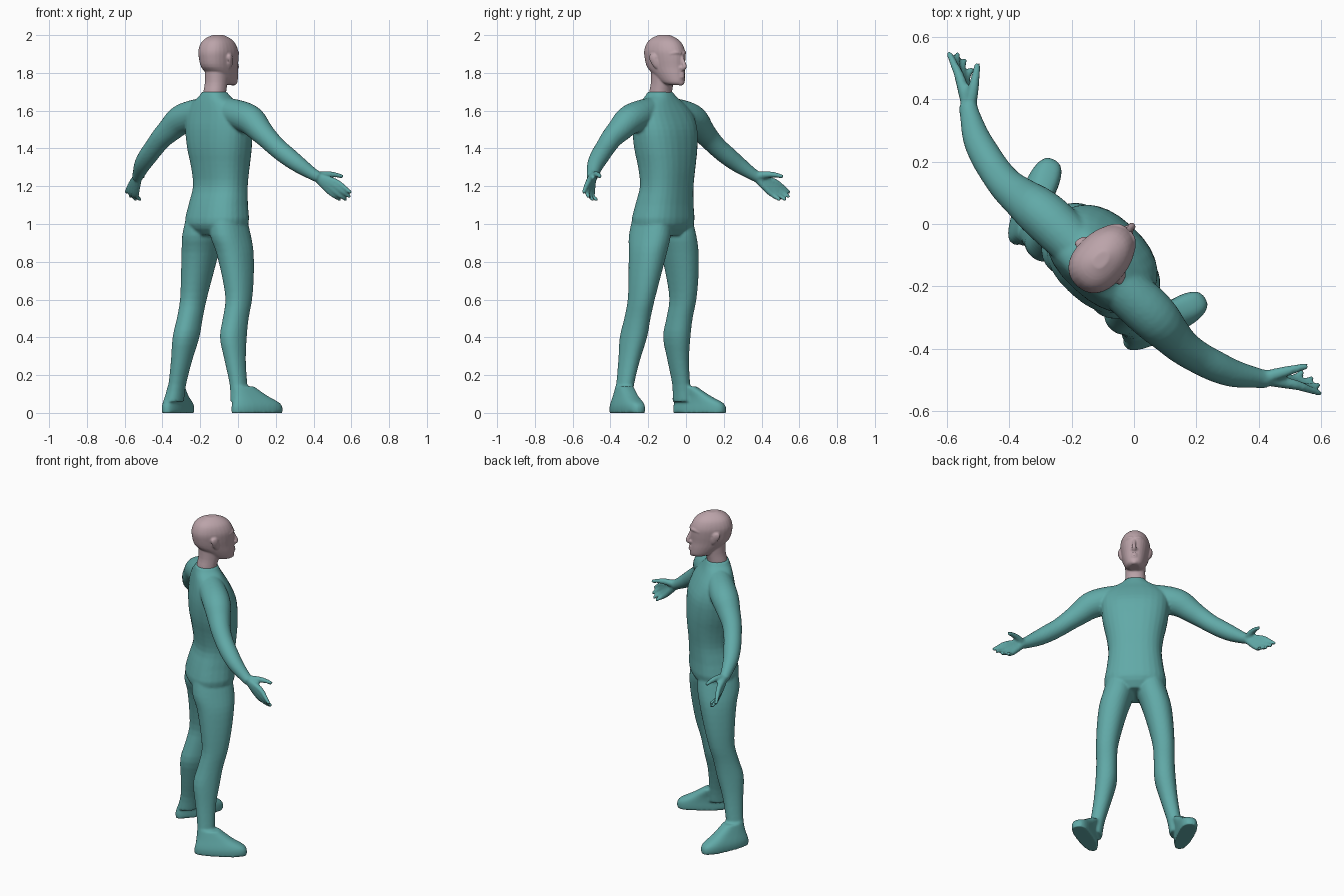
import bpy, bmesh, math
from mathutils import Vector

# Figure is built facing +Y, then turned to its diagonal stance
TURN = math.radians(-42.5)


def material(name, rgb):
    m = bpy.data.materials.new(name)
    m.diffuse_color = (*rgb, 1)
    return m


def smooth_rows(rows, n=3):
    """Catmull-Rom interpolation between tuples of numbers."""
    out = []
    for i in range(len(rows) - 1):
        p0, p1, p2 = rows[max(i - 1, 0)], rows[i], rows[i + 1]
        p3 = rows[min(i + 2, len(rows) - 1)]
        for k in range(n):
            t = k / n
            out.append(tuple(
                0.5 * (2 * b + (c - a) * t + (2 * a - 5 * b + 4 * c - d) * t * t
                       + (3 * b - a - 3 * c + d) * t ** 3)
                for a, b, c, d in zip(p0, p1, p2, p3)))
    return out + [rows[-1]]


def skin(bm, rings):
    """Closed surface through a list of rings of points."""
    vs = [[bm.verts.new(p) for p in r] for r in rings]
    n = len(vs[0])
    for a, b in zip(vs, vs[1:]):
        for i in range(n):
            j = (i + 1) % n
            bm.faces.new((a[i], a[j], b[j], b[i]))
    bm.faces.new(vs[0][::-1])
    bm.faces.new(vs[-1])


def loft(bm, rows, side=1, power=2.2, taper=0.0, rot=0.0, n=28):
    """Horizontal rings; row = (z, x, y, half width, half depth)."""
    rings = []
    for z, x, y, a, b in smooth_rows(rows):
        ring = []
        for i in range(n):
            t = 2 * math.pi * i / n
            c, s = math.cos(t), math.sin(t)
            px = math.copysign(abs(c) ** (2 / power), c) * a * (1 + taper * s)
            py = math.copysign(abs(s) ** (2 / power), s) * b
            qx = px * math.cos(rot) + py * math.sin(rot)
            qy = py * math.cos(rot) - px * math.sin(rot)
            ring.append((side * (x + qx), y + qy, z))
        rings.append(ring)
    skin(bm, rings)


def tube(bm, rows, side=1, n=16):
    """Round tube; row = (x, y, z, radius)."""
    rows = smooth_rows(rows)
    pts = [Vector(r[:3]) for r in rows]
    rings = []
    for i, p in enumerate(pts):
        d = (pts[min(i + 1, len(pts) - 1)] - pts[max(i - 1, 0)]).normalized()
        u = d.cross(Vector((0.1, 1, 0.05))).normalized()
        v = d.cross(u)
        ring = []
        for k in range(n):
            t = 2 * math.pi * k / n
            q = p + (u * math.cos(t) + v * math.sin(t)) * rows[i][3]
            ring.append((side * q.x, q.y, q.z))
        rings.append(ring)
    skin(bm, rings)


def finish(bm, name, mat, voxel, passes):
    """Fuse the parts into one smooth surface."""
    bmesh.ops.recalc_face_normals(bm, faces=bm.faces)
    me = bpy.data.meshes.new(name)
    bm.to_mesh(me)
    bm.free()
    ob = bpy.data.objects.new(name, me)
    bpy.context.collection.objects.link(ob)
    me.materials.append(mat)
    ob.rotation_euler.z = TURN
    bpy.context.view_layer.objects.active = ob
    ob.select_set(True)
    r = ob.modifiers.new("fuse", 'REMESH')
    r.mode = 'VOXEL'
    r.voxel_size = voxel
    r.use_smooth_shade = True
    s = ob.modifiers.new("soften", 'SMOOTH')
    s.factor = 0.5
    s.iterations = passes
    bpy.ops.object.modifier_apply(modifier=r.name)
    bpy.ops.object.modifier_apply(modifier=s.name)
    bpy.ops.object.shade_smooth()
    ob.select_set(False)
    return ob


teal = material("teal suit", (0.12, 0.40, 0.39))
skin_mat = material("dusty pink skin", (0.50, 0.37, 0.40))

# ---- suited body ----
body = bmesh.new()
# torso
loft(body, [(0.94, 0, -.165, .10, .09), (1.0, 0, -.166, .175, .135),
            (1.1, 0, -.155, .165, .128), (1.2, 0, -.138, .153, .116),
            (1.3, 0, -.138, .163, .125), (1.4, 0, -.145, .183, .134),
            (1.5, 0, -.152, .195, .130), (1.58, 0, -.165, .19, .108),
            (1.64, 0, -.178, .14, .085), (1.675, 0, -.183, .085, .072),
            (1.7, 0, -.185, .064, .062)], power=2.4)
for s in (1, -1):
    # leg
    loft(body, [(1.04, .085, -.17, .075, .11), (0.94, .1, -.168, .088, .122),
                (0.85, .124, -.16, .085, .108), (0.72, .148, -.162, .073, .09),
                (0.6, .163, -.172, .062, .075), (0.5, .165, -.198, .06, .073),
                (0.4, .17, -.222, .061, .077), (0.28, .192, -.232, .05, .06),
                (0.15, .22, -.236, .041, .05), (0.06, .235, -.242, .042, .056)], s)
    # foot, turned outward
    loft(body, [(0, .285, -.165, .05, .15), (0.03, .285, -.165, .051, .15),
                (0.055, .281, -.17, .048, .138), (0.09, .265, -.195, .042, .1),
                (0.14, .24, -.225, .038, .06)], s, 2.6, 0.15, math.radians(17))
    # shoulder and arm
    tube(body, [(.08, -.178, 1.595, .075), (.19, -.175, 1.57, .08),
                (.26, -.177, 1.545, .077), (.32, -.182, 1.50, .066),
                (.38, -.185, 1.455, .057), (.44, -.176, 1.405, .052),
                (.50, -.16, 1.36, .05), (.56, -.137, 1.315, .044),
                (.62, -.10, 1.268, .033), (.65, -.08, 1.248, .029)], s, 24)
    # four fingers, each running from the wrist through the palm
    for knuckle, mid, tip in (((.727, -.032, 1.225), (.772, -.012, 1.195), (.808, .003, 1.165)),
                              ((.722, -.036, 1.206), (.765, -.008, 1.168), (.788, .022, 1.142)),
                              ((.708, -.04, 1.188), (.742, -.01, 1.15), (.756, .025, 1.128)),
                              ((.69, -.042, 1.175), (.713, -.015, 1.145), (.718, .02, 1.128))):
        tube(body, [(.635, -.088, 1.256, .022), (*knuckle, .0165), (*mid, .0125),
                    (*tip, .0095)], s, 12)
    # thumb
    tube(body, [(.645, -.075, 1.255, .022), (.675, -.025, 1.262, .018),
                (.70, .015, 1.258, .013), (.718, .04, 1.25, .010)], s, 12)
finish(body, "suited_body", teal, 0.0075, 3)

# ---- head ----
head = bmesh.new()
# neck
loft(head, [(1.655, 0, -.185, .06, .058), (1.7, 0, -.182, .059, .058),
            (1.75, 0, -.17, .057, .06), (1.82, 0, -.16, .06, .07)])
# skull and jaw
loft(head, [(1.735, 0, -.075, .03, .04), (1.75, 0, -.09, .05, .066),
            (1.79, 0, -.115, .065, .091), (1.83, 0, -.14, .075, .113),
            (1.88, 0, -.147, .083, .121), (1.92, 0, -.15, .085, .119),
            (1.96, 0, -.153, .073, .1), (1.985, 0, -.155, .05, .07),
            (2.001, 0, -.155, .02, .03)], taper=-0.1)
# nose, lips and chin
tube(head, [(0, -.034, 1.893, .009), (0, -.02, 1.86, .010),
            (0, -.010, 1.832, .0125), (0, -.028, 1.82, .013)], 1, 12)
for z, r in ((1.793, .007), (1.779, .008)):
    tube(head, [(-.026, -.04, z, .004), (0, -.022, z, r), (.026, -.04, z, .004)], 1, 10)
tube(head, [(-.018, -.045, 1.75, .012), (0, -.037, 1.748, .016),
            (.018, -.045, 1.75, .012)], 1, 12)
for s in (1, -1):
    # nostril, brow ridge and ear
    tube(head, [(.003, -.022, 1.828, .009), (.015, -.031, 1.828, .008)], s, 10)
    tube(head, [(.008, -.03, 1.903, .008), (.033, -.04, 1.908, .009),
                (.056, -.066, 1.9, .007)], s, 10)
    loft(head, [(1.825, .074, -.143, .006, .008), (1.84, .081, -.147, .008, .016),
                (1.87, .089, -.155, .009, .022), (1.89, .09, -.158, .008, .02),
                (1.9, .088, -.158, .005, .01)], s, 2, 0, math.radians(-15), 14)
finish(head, "head", skin_mat, 0.005, 3)
